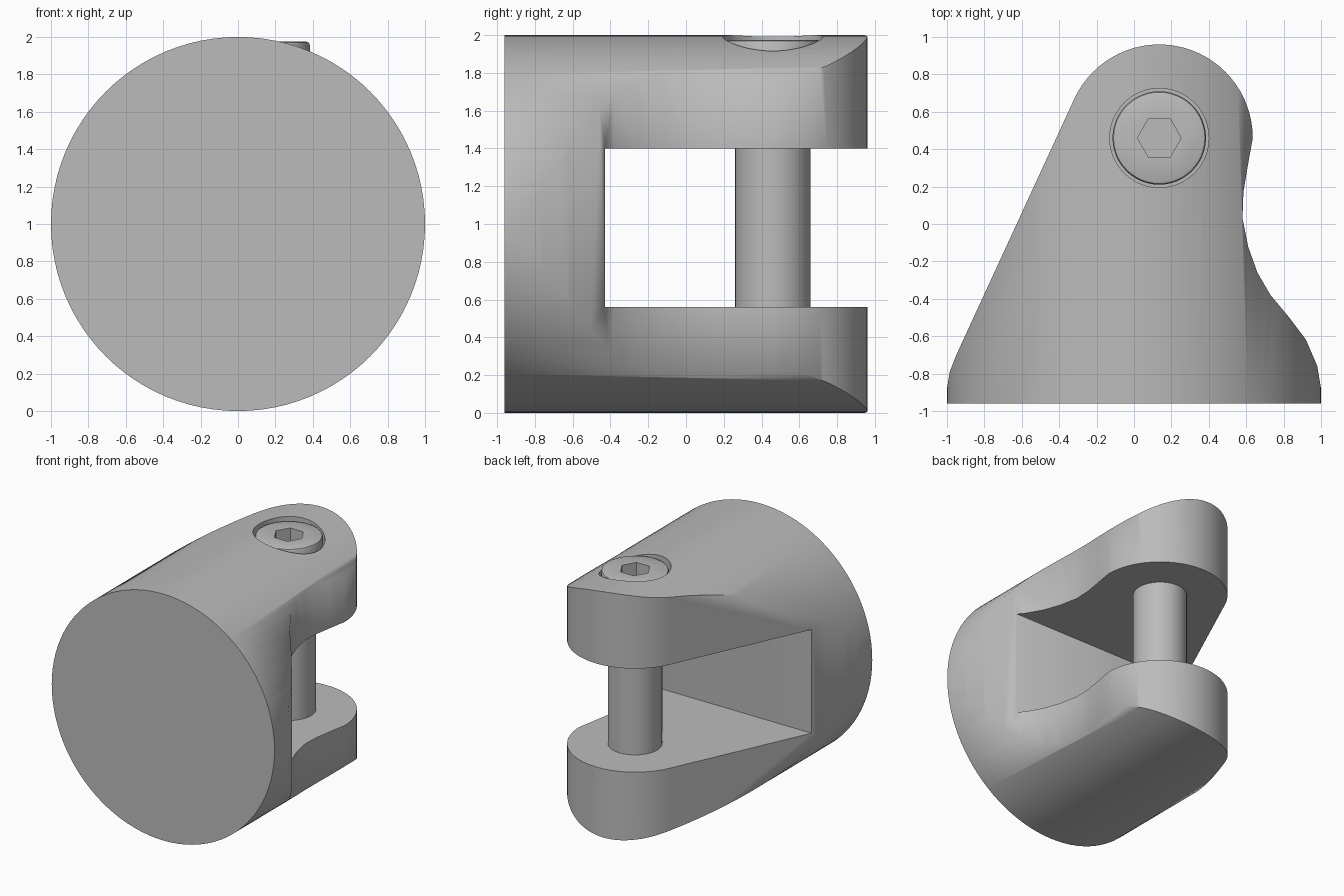
import bpy, bmesh, math
from mathutils import Matrix

if "Cube" in bpy.data.objects:
    bpy.data.objects.remove(bpy.data.objects["Cube"])

PIN_X, PIN_Y = 0.135, 0.46

grey = bpy.data.materials.new("mid grey")
grey.diffuse_color = (0.5, 0.5, 0.5, 1)
grey.use_nodes = True
grey.node_tree.nodes["Principled BSDF"].inputs["Base Color"].default_value = grey.diffuse_color


def make(name, bm):
    bmesh.ops.recalc_face_normals(bm, faces=bm.faces)
    me = bpy.data.meshes.new(name)
    bm.to_mesh(me)
    bm.free()
    me.materials.append(grey)
    ob = bpy.data.objects.new(name, me)
    bpy.context.collection.objects.link(ob)
    return ob


def prism(name, outline, z0, z1):
    bm = bmesh.new()
    face = bm.faces.new([bm.verts.new((x, y, z0)) for x, y in outline])
    top = bmesh.ops.extrude_face_region(bm, geom=[face])
    verts = [v for v in top["geom"] if isinstance(v, bmesh.types.BMVert)]
    bmesh.ops.translate(bm, verts=verts, vec=(0, 0, z1 - z0))
    return make(name, bm)


def ring(radius, count, x=PIN_X, y=PIN_Y):
    return [(x + radius * math.cos(2 * math.pi * i / count),
             y + radius * math.sin(2 * math.pi * i / count)) for i in range(count)]


def cut(ob, tool, operation):
    mod = ob.modifiers.new(operation.lower(), 'BOOLEAN')
    mod.operation, mod.object, mod.solver = operation, tool, 'EXACT'
    bpy.context.view_layer.objects.active = ob
    bpy.ops.object.modifier_apply(modifier=mod.name)
    bpy.data.objects.remove(tool)


def smooth(ob, degrees):
    bpy.ops.object.select_all(action='DESELECT')
    ob.select_set(True)
    bpy.context.view_layer.objects.active = ob
    bpy.ops.object.shade_smooth_by_angle(angle=math.radians(degrees))


# Clevis body: a round bar lying front to back
bm = bmesh.new()
bmesh.ops.create_cone(bm, cap_ends=True, segments=96, radius1=1, radius2=1, depth=1.92,
                      matrix=Matrix.Translation((0, 0, 1)) @ Matrix.Rotation(math.pi / 2, 4, 'X'))
body = make("clevis_body", bm)

# Plan outline: round nose, waisted right side, straight left side
nose = [(PIN_X + 0.5 * math.cos(math.radians(a)), PIN_Y + 0.5 * math.sin(math.radians(a)))
        for a in range(0, 156, 5)]
right = [(1.01, -1.1), (1, -0.88), (0.98, -0.76), (0.92, -0.62), (0.83, -0.5), (0.73, -0.38),
         (0.66, -0.26), (0.61, -0.12), (0.58, 0.03), (0.585, 0.17), (0.61, 0.32)]
left = [(-0.95, -0.7), (-0.985, -0.79), (-1, -0.88), (-1.01, -1.1)]
cut(body, prism("plan", right + nose + left, -0.2, 2.2), 'INTERSECT')

# Slot between the two arms, and the counterbore for the screw head
cut(body, prism("slot", [(-2, -0.43), (2, -0.43), (2, 2), (-2, 2)], 0.56, 1.40), 'DIFFERENCE')
cut(body, prism("counterbore", ring(0.265, 48), 1.75, 2.2), 'DIFFERENCE')
smooth(body, 60)

# Pin joining the arms
pin = prism("pin", ring(0.2, 48), 0.5, 1.45)
smooth(pin, 30)

# Screw head with chamfered rim and hexagonal socket
head = prism("screw_head", ring(0.25, 48), 1.7, 1.975)
bm = bmesh.new()
bm.from_mesh(head.data)
rim = [e for e in bm.edges if all(v.co.z > 1.97 for v in e.verts)]
bmesh.ops.bevel(bm, geom=rim, offset=0.02, segments=2, profile=0.5, affect='EDGES')
bm.to_mesh(head.data)
bm.free()
cut(head, prism("socket", ring(0.117, 6), 1.87, 2.2), 'DIFFERENCE')
smooth(head, 30)
